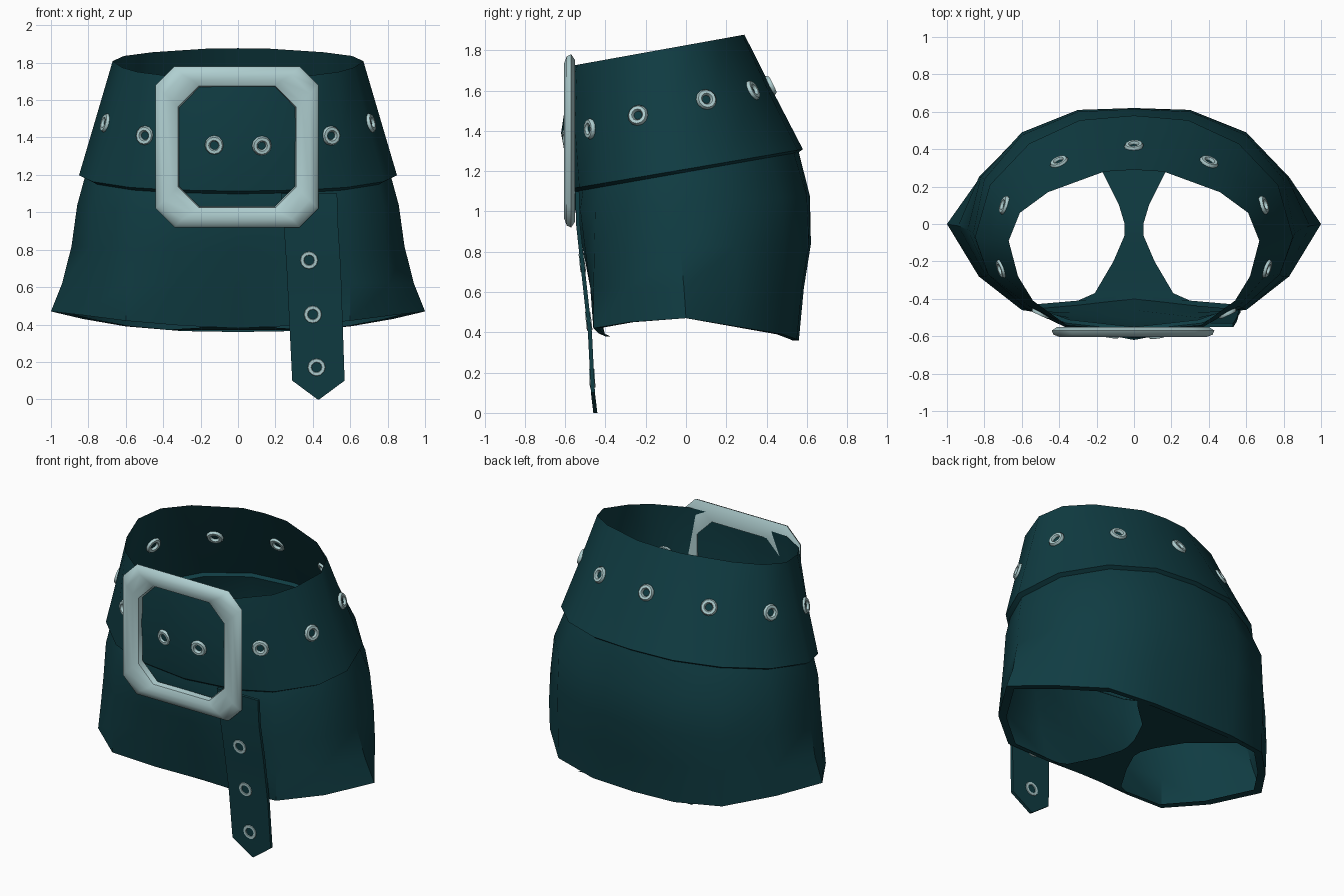
import bpy
import bmesh
import math
from mathutils import Vector
from mathutils.bvhtree import BVHTree

cube = bpy.data.objects.get("Cube")
if cube:
    bpy.data.objects.remove(cube, do_unlink=True)


def make_material(name, rgb):
    mat = bpy.data.materials.new(name)
    mat.use_nodes = True
    mat.diffuse_color = (*rgb, 1)
    mat.node_tree.nodes["Principled BSDF"].inputs["Base Color"].default_value = (*rgb, 1)
    return mat


TEAL = make_material("dark teal cloth", (0.005, 0.045, 0.055))
METAL = make_material("pale metal", (0.43, 0.62, 0.63))


def build(name, verts, faces, mat, angle=35):
    """Make an object, with outward normals and smooth shading below the angle."""
    bm = bmesh.new()
    points = [bm.verts.new(v) for v in verts]
    for face in faces:
        bm.faces.new([points[i] for i in face])
    bmesh.ops.recalc_face_normals(bm, faces=bm.faces)
    mesh = bpy.data.meshes.new(name)
    bm.to_mesh(mesh)
    bm.free()
    mesh.materials.append(mat)
    obj = bpy.data.objects.new(name, mesh)
    bpy.context.collection.objects.link(obj)
    bpy.ops.object.select_all(action="DESELECT")
    obj.select_set(True)
    bpy.context.view_layer.objects.active = obj
    bpy.ops.object.shade_smooth_by_angle(angle=math.radians(angle))
    return obj


def ring(half, height):
    """Mirror a back-to-front half outline; height is a tilt (base, slope) or a list."""
    pts = []
    for i, (x, y) in enumerate(half):
        z = height[i] if isinstance(height, list) else height[0] + height[1] * y
        pts.append((x, y, z))
    return pts + [(-x, y, z) for x, y, z in pts[-2:0:-1]]


def loft(rings, closed=False):
    n = len(rings[0])
    verts = [p for r in rings for p in r]
    faces = []
    for k in range(len(rings) if closed else len(rings) - 1):
        a, b = k * n, (k + 1) % len(rings) * n
        faces += [(a + i, a + (i + 1) % n, b + (i + 1) % n, b + i) for i in range(n)]
    return verts, faces


def inset(points, amount):
    return [(x * (1 - amount), y * (1 - amount), z) for x, y, z in points]


# Wide belt: rim, bulging middle, lower edge and a lip tucked under
rim = ring([(0, .29), (.16, .28), (.46, .17), (.61, .06), (.67, -.09),
            (.62, -.28), (.54, -.41), (.36, -.54), (0, -.57)], (1.825, .18))
middle = ring([(0, .44), (.23, .42), (.5, .31), (.69, .14), (.765, -.08),
               (.7, -.28), (.56, -.44), (.37, -.55), (0, -.62)], (1.5, .18))
belt_edge = ring([(0, .58), (.29, .555), (.56, .43), (.77, .21), (.85, -.07),
                  (.78, -.27), (.58, -.45), (.36, -.53), (0, -.57)], (1.21, .17))
lip = [(x, y, z - .015) for x, y, z in inset(belt_edge, .035)]
belt = build("belt", *loft([rim, middle, belt_edge, lip]), TEAL)

# Skirt: hips, widest part, flare and hem, with a narrow turned-in hem ledge
hips = ring([(0, .615), (.3, .6), (.6, .475), (.8, .24), (.86, -.05),
             (.78, -.27), (.58, -.45), (.35, -.525), (0, -.55)], (1.04, .06))
seat = ring([(0, .62), (.3, .61), (.6, .49), (.82, .25), (.89, -.03),
             (.79, -.28), (.59, -.455), (.34, -.5), (0, -.51)], (.82, .03))
flare = ring([(0, .585), (.3, .575), (.6, .485), (.83, .25), (.94, -.01),
              (.81, -.28), (.6, -.46), (.33, -.475), (0, -.46)], (.62, 0))
hem = ring([(0, .56), (.3, .55), (.6, .48), (.83, .24), (1, 0),
            (.83, -.28), (.6, -.46), (.31, -.435), (0, -.4)],
           [.36, .365, .39, .43, .47, .45, .42, .395, .38])
skirt = build("skirt", *loft([lip, hips, seat, flare, hem, inset(hem, .06)]), TEAL)

# Hourglass gusset between the two leg openings
gusset_rows = [(-.41, .3, .385), (-.37, .21, .385), (-.2, .11, .392), (-.06, .05, .4),
               (0, .05, .4), (.1, .08, .395), (.28, .17, .385), (.44, .34, .375), (.53, .42, .37)]
verts = [(s * w, y, z) for y, w, z in gusset_rows for s in (-1, 1)]
faces = [(i, i + 1, i + 3, i + 2) for i in range(0, len(verts) - 2, 2)]
build("gusset", verts, faces, TEAL)

# Hanging strap end with a pointed tip
strap_rows = [(1.1, -.55, .23, .53), (.93, -.545, .245, .535), (.7, -.52, .26, .55),
              (.4, -.487, .275, .56), (.1, -.472, .29, .57), (0, -.46, .425, .435)]
THICK = .02
strap_rings = [[(l, y, z), (r, y, z), (r, y + THICK, z), (l, y + THICK, z)]
               for z, y, l, r in strap_rows]
verts, faces = loft(strap_rings)
last = len(verts)
faces += [(0, 1, 2, 3), tuple(range(last - 4, last))]
strap = build("hanging_strap", verts, faces, TEAL)


# Buckle: a chamfered square frame with a rounded section
def chamfered(half_x, half_z, cut, y):
    corners = [(half_x, half_z - cut), (half_x - cut, half_z)]
    corners += [(-x, z) for x, z in reversed(corners)]
    corners += [(-x, -z) for x, z in corners]
    return [(x - .005, y, z + 1.35) for x, z in corners]


section = [(.405, .4, .1, -.55), (.435, .43, .1, -.57), (.425, .42, .1, -.592),
           (.39, .385, .1, -.605), (.345, .355, .11, -.603), (.315, .325, .11, -.588),
           (.31, .32, .11, -.55)]
buckle = build("buckle", *loft([chamfered(*s) for s in section], True), METAL, 50)


# Eyelets: flattened rings seated on the surface nearest to each spot
def eyelets(name, host, spots, sink=0):
    tree = BVHTree.FromPolygons([v.co for v in host.data.vertices],
                                [tuple(p.vertices) for p in host.data.polygons])
    for number, spot in enumerate(spots, 1):
        place, normal, _, _ = tree.find_nearest(Vector(spot))
        bpy.ops.mesh.primitive_torus_add(
            major_segments=12, minor_segments=6, major_radius=.037, minor_radius=.016,
            location=place - normal * sink,
            rotation=normal.to_track_quat("Z", "Y").to_euler())
        obj = bpy.context.object
        obj.name = f"{name}_{number}"
        obj.data.materials.append(METAL)
        bpy.ops.object.shade_smooth_by_angle(angle=math.radians(60))


side_spots = [(.13, -.61, 1.355), (.5, -.48, 1.41), (.7, -.235, 1.475),
              (.69, .1, 1.555), (.4, .33, 1.6)]
eyelets("belt_eyelet", belt,
        [(s * x, y, z) for s in (-1, 1) for x, y, z in side_spots] + [(0, .41, 1.62)])
eyelets("strap_eyelet", strap,
        [(.38, -.56, .74), (.4, -.53, .45), (.42, -.5, .17)], THICK / 2)
